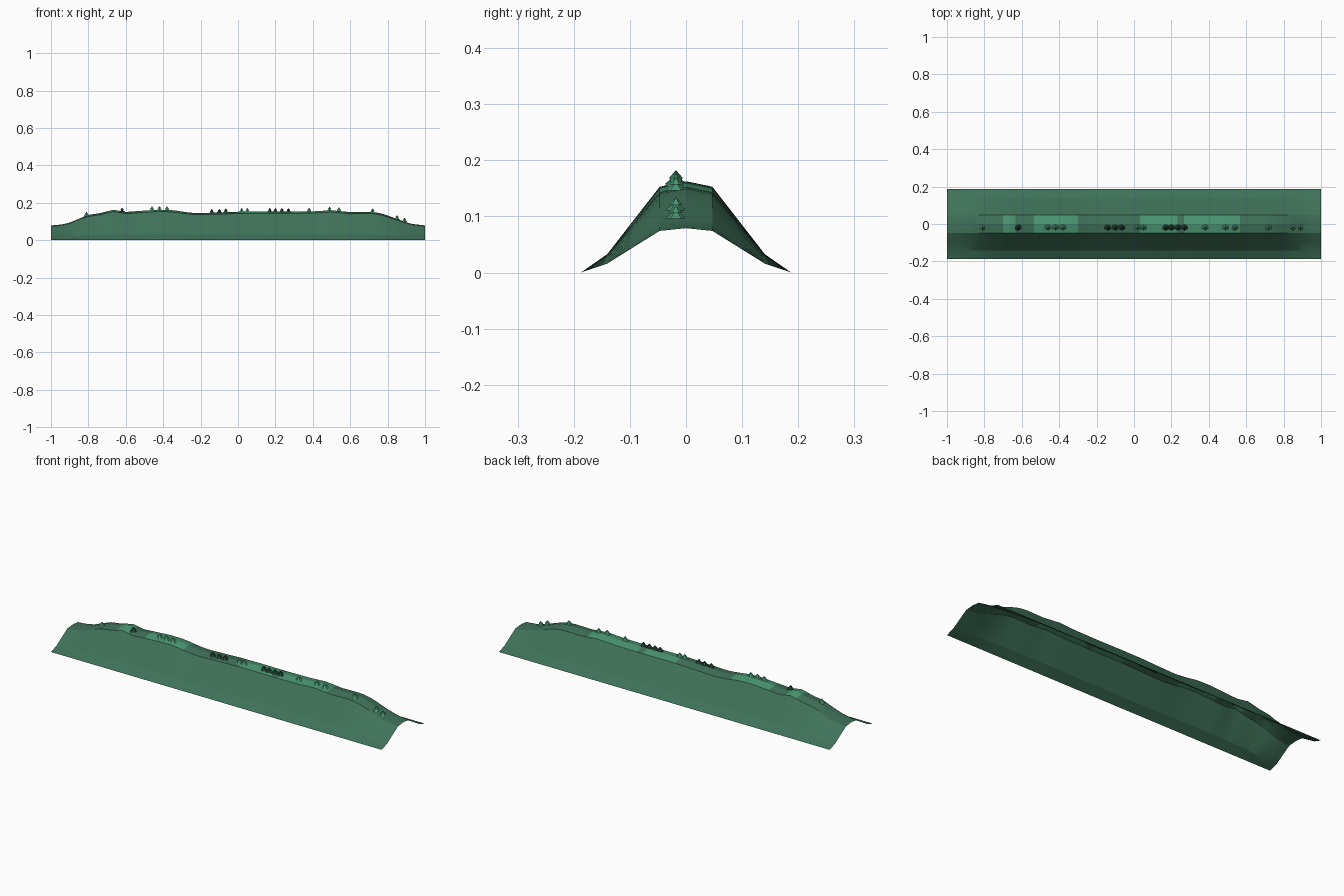
import bpy, bmesh, math
from mathutils import Matrix

if "Cube" in bpy.data.objects:
    bpy.data.objects.remove(bpy.data.objects["Cube"])


def material(name, rgb):
    m = bpy.data.materials.new(name)
    m.diffuse_color = (*rgb, 1)
    m.use_nodes = True
    m.node_tree.nodes["Principled BSDF"].inputs["Base Color"].default_value = m.diffuse_color
    return m


SLOPE = material("forest green", (0.050, 0.168, 0.100))
MEADOW = material("meadow green", (0.068, 0.305, 0.168))
DARK = material("dark pine green", (0.018, 0.058, 0.037))

# Crest line along the ridge (x, z)
CREST = [(-1, .079), (-.95, .082), (-.9, .094), (-.85, .115), (-.8, .135), (-.73, .146),
         (-.67, .163), (-.6, .151), (-.5, .158), (-.43, .163), (-.35, .161), (-.28, .15),
         (-.22, .144), (-.1, .148), (0, .152), (.1, .153), (.25, .152), (.4, .154),
         (.5, .160), (.6, .15), (.7, .152), (.75, .148), (.8, .132), (.87, .106),
         (.92, .088), (1, .079)]
# Share of the crest height at each cross-section step
SHARE = [0, .2, .57, .94, 1, .94, .57, .2, 0]
STEP_X, STEP_Y = 1 / 30, .1875 / 4
# Meadow patches on the plateau, as ranges of x cells
PATCHES = [(-21, -19), (-16, -9), (1, 7), (8, 17)]


def crest(x):
    for (x0, z0), (x1, z1) in zip(CREST, CREST[1:]):
        if x <= x1 + 1e-6:
            return z0 + (z1 - z0) * (x - x0) / (x1 - x0)
    return CREST[-1][1]


def finish(name, bm, mats):
    me = bpy.data.meshes.new(name)
    bm.to_mesh(me)
    bm.free()
    for m in mats:
        me.materials.append(m)
    ob = bpy.data.objects.new(name, me)
    bpy.context.collection.objects.link(ob)
    return ob


# Ridge: an open sheet draped over the crest line
bm = bmesh.new()
rows = []
for i in range(-30, 31):
    h = crest(i * STEP_X)
    rows.append([bm.verts.new((i * STEP_X, (j - 4) * STEP_Y, h * s))
                 for j, s in enumerate(SHARE)])
for i in range(60):
    for j in range(8):
        f = bm.faces.new((rows[i][j], rows[i + 1][j], rows[i + 1][j + 1], rows[i][j + 1]))
        if j in (3, 4) and any(a <= i - 30 < b for a, b in PATCHES):
            f.material_index = 1
ridge = finish("ridge", bm, [SLOPE, MEADOW])
bpy.context.view_layer.objects.active = ridge
ridge.select_set(True)
bpy.ops.object.shade_smooth_by_angle(angle=math.radians(15))


# Trees: two stacked cones each, in a line just in front of the crest
def trees(name, xs, mat):
    bm = bmesh.new()
    for x in xs:
        z = crest(x) * .975
        for radius, low, high in ((.019, 0, .015), (.012, .010, .024)):
            bmesh.ops.create_cone(
                bm, cap_ends=True, segments=6, radius1=radius, radius2=0, depth=high - low,
                matrix=Matrix.Translation((x, -.018, z + (low + high) / 2)))
    finish(name, bm, [mat])


trees("light_trees", [-.81, -.46, -.42, -.38, .02, .05, .38, .49, .54, .72, .85, .89], MEADOW)
trees("dark_trees", [-.62, -.14, -.1, -.065, .17, .2, .235, .27], DARK)
